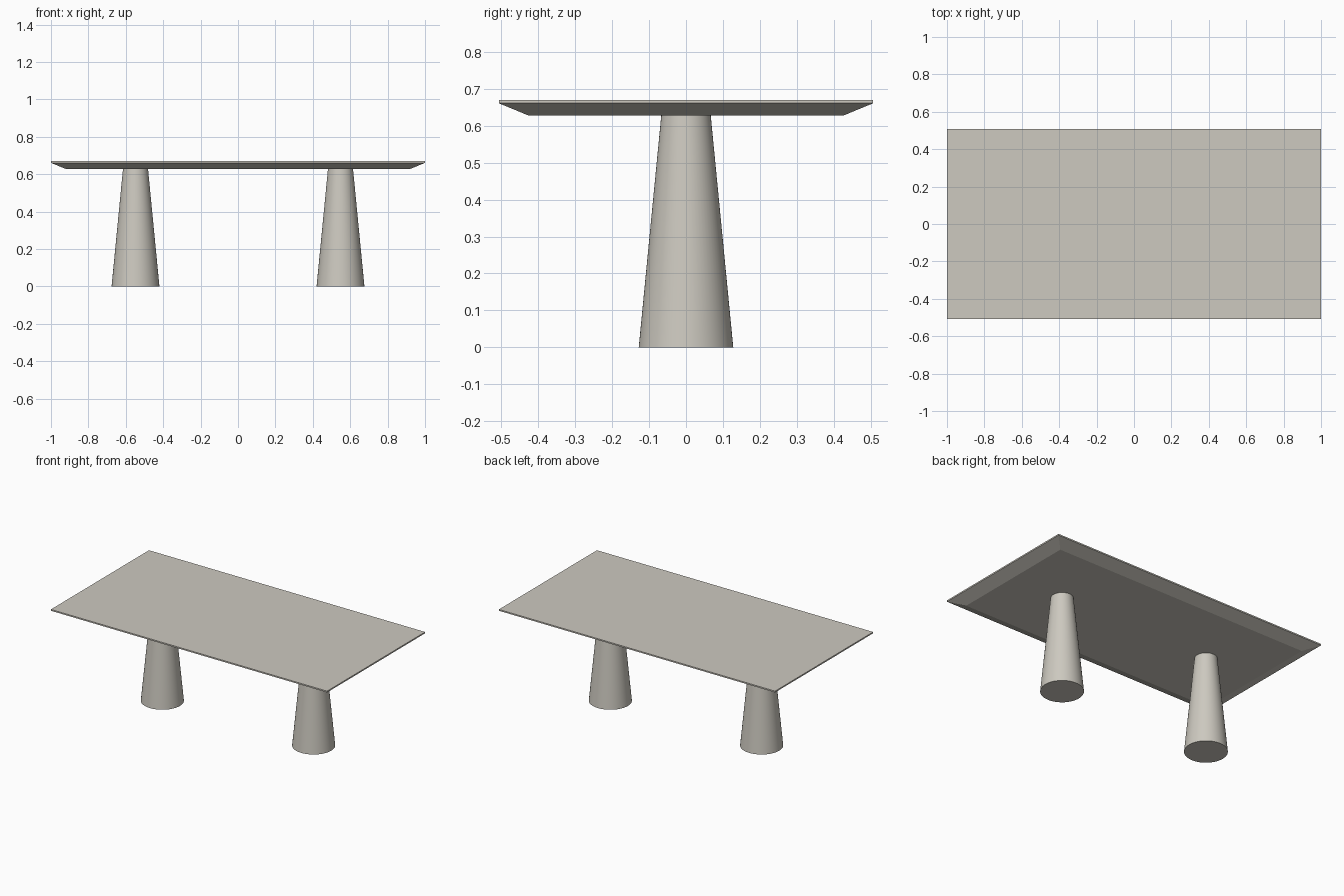
import bpy, bmesh, math

if "Cube" in bpy.data.objects:
    bpy.data.objects.remove(bpy.data.objects["Cube"])

stone = bpy.data.materials.new("warm_grey_stone")
stone.diffuse_color = (0.61, 0.585, 0.525, 1)
stone.use_nodes = True
stone.node_tree.nodes["Principled BSDF"].inputs["Base Color"].default_value = stone.diffuse_color

TOP_Z, RIM_Z, UNDER_Z = 0.67, 0.661, 0.628   # tabletop levels
HALF_X, HALF_Y, BEVEL = 1.0, 0.507, 0.08
LEG_X, FOOT_R, NECK_R = 0.548, 0.128, 0.067


def add_tabletop():
    """Thin slab with a wide chamfer underneath, lofted from three rectangles."""
    bm = bmesh.new()
    rings = []
    for z, inset in ((UNDER_Z, BEVEL), (RIM_Z, 0), (TOP_Z, 0)):
        x, y = HALF_X - inset, HALF_Y - inset
        rings.append([bm.verts.new((sx * x, sy * y, z))
                      for sx, sy in ((-1, -1), (1, -1), (1, 1), (-1, 1))])
    for low, high in zip(rings, rings[1:]):
        for i in range(4):
            j = (i + 1) % 4
            bm.faces.new((low[i], low[j], high[j], high[i]))
    bm.faces.new(rings[0][::-1])
    bm.faces.new(rings[-1])
    mesh = bpy.data.meshes.new("tabletop")
    bm.to_mesh(mesh)
    bm.free()
    mesh.materials.append(stone)
    bpy.context.collection.objects.link(bpy.data.objects.new("tabletop", mesh))


def add_leg(name, x):
    """Tapered round pedestal, wide at the floor."""
    bpy.ops.mesh.primitive_cone_add(vertices=64, radius1=FOOT_R, radius2=NECK_R,
                                    depth=UNDER_Z, location=(x, 0, UNDER_Z / 2))
    leg = bpy.context.object
    leg.name = name
    leg.data.materials.append(stone)
    bpy.ops.object.shade_smooth_by_angle(angle=math.radians(30))


add_tabletop()
add_leg("left_leg", -LEG_X)
add_leg("right_leg", LEG_X)
